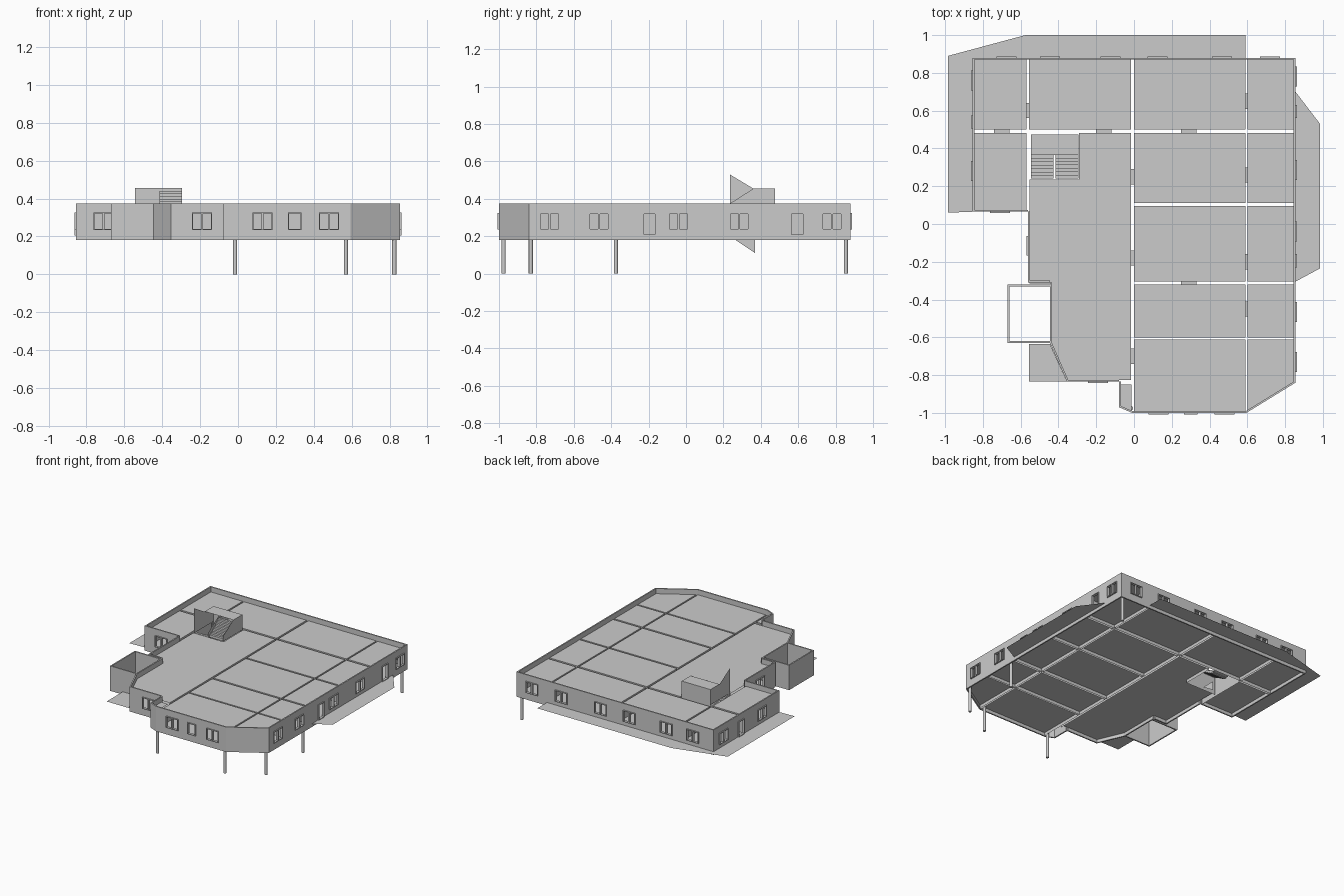
import bpy, bmesh, math
from mathutils import Vector
from mathutils.geometry import intersect_point_line

cube = bpy.data.objects.get("Cube")
if cube:
    bpy.data.objects.remove(cube, do_unlink=True)

grey = bpy.data.materials.new("plain_grey")
grey.use_nodes = True
colour = (0.6, 0.6, 0.6, 1)
grey.diffuse_color = colour
for node in grey.node_tree.nodes:
    if node.type == 'BSDF_PRINCIPLED':
        node.inputs["Base Color"].default_value = colour

# Main levels
BASE, FLOOR, CEILING, TOP = 0.18, 0.205, 0.335, 0.375
SILL, HEAD, THICK = 0.235, 0.325, 0.01


def finish(name, bm):
    mesh = bpy.data.meshes.new(name)
    bm.to_mesh(mesh)
    bm.free()
    mesh.materials.append(grey)
    obj = bpy.data.objects.new(name, mesh)
    bpy.context.collection.objects.link(obj)
    return obj


def face(bm, points):
    bm.faces.new([bm.verts.new(p) for p in points])


def flat(bm, outline, z):
    face(bm, [(x, y, z) for x, y in outline])


def block(bm, origin, along, side, s, d, z):
    """Box spanning s along a direction, d to its side and z upward."""
    def corner(i, j, k):
        p = origin + along * s[i] + side * d[j]
        return bm.verts.new((p.x, p.y, z[k]))
    v = [corner(i, j, k) for k in (0, 1) for i, j in ((0, 0), (1, 0), (1, 1), (0, 1))]
    for ids in ((3, 2, 1, 0), (4, 5, 6, 7), (0, 1, 5, 4), (1, 2, 6, 5), (2, 3, 7, 6), (3, 0, 4, 7)):
        bm.faces.new([v[i] for i in ids])
    bmesh.ops.recalc_face_normals(bm, faces=bm.faces[:])


def box(bm, x, y, z):
    block(bm, Vector((0, 0)), Vector((1, 0)), Vector((0, 1)), x, y, z)


def wall(bm, frames, p, q, openings=()):
    """Wall with openings; each is (centre coordinate, width, kind)."""
    p, q = Vector(p), Vector(q)
    along = (q - p).normalized()
    out = Vector((along.y, -along.x))
    axis = 0 if abs(along.x) > abs(along.y) else 1
    length, pos = (q - p).length, 0
    depth = (-THICK, 0)
    spans = sorted((abs(c - p[axis]) - w / 2, abs(c - p[axis]) + w / 2, kind) for c, w, kind in openings)
    for a, b, kind in spans:
        low = FLOOR if kind == "door" else SILL
        block(bm, p, along, out, (pos, a), depth, (BASE, TOP))
        block(bm, p, along, out, (a, b), depth, (BASE, low))
        block(bm, p, along, out, (a, b), depth, (HEAD, TOP))
        pos = b
        # Raised frame, with a middle bar in double windows
        bar, fd = 0.005, (-THICK - 0.002, 0.008)
        for s in (a, b - bar):
            block(frames, p, along, out, (s, s + bar), fd, (low, HEAD))
        for z in (low, HEAD - bar):
            block(frames, p, along, out, (a, b), fd, (z, z + bar))
        if kind == "double":
            m = (a + b) / 2
            block(frames, p, along, out, (m - bar, m + bar), fd, (low, HEAD))
    block(bm, p, along, out, (pos, length), depth, (BASE, TOP))


# Outer walls, anticlockwise, with openings keyed by wall number
outline = [(0.855, 0.88), (-0.855, 0.88), (-0.855, 0.065), (-0.56, 0.065),
           (-0.56, -0.31), (-0.445, -0.31), (-0.445, -0.63), (-0.355, -0.835),
           (-0.08, -0.835), (-0.08, -0.97), (-0.01, -1.0), (0.595, -1.0), (0.855, -0.84)]


def doubles(*centres):
    return [(c, 0.105, "double") for c in centres]


openings = {
    0: doubles(0.72, 0.465, 0.125, -0.125, -0.445, -0.675),
    1: doubles(0.76, 0.28) + [(0.54, 0.07, "door")],
    2: doubles(-0.71),
    3: doubles(-0.115),
    7: doubles(-0.19),
    10: doubles(0.13, 0.48) + [(0.3, 0.07, "single")],
    12: doubles(-0.73, -0.465, -0.04, 0.285, 0.78) + [(-0.195, 0.07, "door"), (0.595, 0.07, "door")],
}
walls, frames = bmesh.new(), bmesh.new()
edges = list(zip(outline, outline[1:] + outline[:1]))
for i, (p, q) in enumerate(edges):
    wall(walls, frames, p, q, openings.get(i, ()))
finish("outer_walls", walls)
finish("window_frames", frames)

# Open shaft on the right-hand side
shaft, spare = bmesh.new(), bmesh.new()
path = [(-0.445, -0.32), (-0.67, -0.32), (-0.67, -0.63), (-0.445, -0.63)]
for p, q in zip(path, path[1:]):
    wall(shaft, spare, p, q)
spare.free()
finish("open_shaft", shaft)

# Rooms: floor, ceiling and thin inner partitions with open gaps between


def rect(x0, x1, y0, y1):
    return [(x0, y0), (x1, y0), (x1, y1), (x0, y1)]


rooms = [rect(a, b, 0.5, 0.872) for a, b in ((-0.847, -0.57), (-0.557, -0.015), (0, 0.59), (0.602, 0.847))]
rooms.append(rect(-0.847, -0.57, 0.073, 0.483))
for y0, y1 in ((0.11, 0.483), (-0.305, 0.096), (-0.6, -0.32)):
    rooms += [rect(0, 0.59, y0, y1), rect(0.602, 0.847, y0, y1)]
rooms.append(rect(0, 0.59, -0.99, -0.612))
rooms.append([(0.602, -0.985), (0.847, -0.835), (0.847, -0.612), (0.602, -0.612)])
hall = [(-0.552, 0.235), (-0.552, -0.315), (-0.438, -0.315), (-0.438, -0.63), (-0.35, -0.827),
        (-0.015, -0.827), (-0.015, 0.483), (-0.29, 0.483), (-0.29, 0.235)]
rooms.append(hall)


def beside_outer_wall(p, q):
    mid = (Vector(p) + Vector(q)) / 2
    for a, b in edges:
        near, t = intersect_point_line(mid, Vector(a), Vector(b))
        if 0 <= t <= 1 and (mid - Vector(near[:2])).length < 0.025:
            return True
    return False


floors, ceilings, partitions = bmesh.new(), bmesh.new(), bmesh.new()
for room in rooms:
    flat(floors, room, FLOOR)
    flat(ceilings, room, CEILING)
    for p, q in zip(room, room[1:] + room[:1]):
        if not beside_outer_wall(p, q):
            face(partitions, [(*p, BASE), (*q, BASE), (*q, CEILING), (*p, CEILING)])
flat(ceilings, [(-0.075, -0.85), (-0.075, -0.965), (-0.012, -0.99), (-0.012, -0.85)], CEILING)
finish("room_floors", floors)
finish("room_ceilings", ceilings)
finish("inner_partitions", partitions)

# Door linings bridging the gaps between rooms
linings = bmesh.new()
for x, y in ((0.29, 0.4915), (-0.16, 0.4915), (-0.7, 0.4915), (0.29, -0.3125)):
    box(linings, (x - 0.04, x + 0.04), (y - 0.009, y + 0.009), (HEAD - 0.01, HEAD))
for x, y in ((0.596, 0.26), (0.596, -0.2), (0.596, -0.45), (0.596, 0.65), (-0.0075, 0.25),
             (-0.0075, -0.18), (-0.0075, -0.7), (-0.5635, 0.6)):
    box(linings, (x - 0.008, x + 0.008), (y - 0.04, y + 0.04), (HEAD - 0.01, HEAD))
finish("door_linings", linings)

# Terraces at floor level
terraces = bmesh.new()
flat(terraces, [(-0.985, 0.06), (-0.855, 0.065), (-0.855, 0.88), (0.59, 0.88), (0.59, 1.0), (-0.575, 1.0), (-0.985, 0.89)], FLOOR)
flat(terraces, [(0.855, -0.305), (0.985, -0.235), (0.985, 0.53), (0.855, 0.7)], FLOOR)
flat(terraces, [(-0.555, -0.835), (-0.355, -0.835), (-0.445, -0.635), (-0.555, -0.635)], FLOOR)
finish("terraces", terraces)

# Staircase: raised landing, two flights and side panels
stairs = bmesh.new()
LEFT, MID, RIGHT, LAND = -0.545, -0.42, -0.295, 0.455
flat(stairs, rect(LEFT, RIGHT, 0.365, 0.475), LAND)
face(stairs, [(LEFT, 0.475, FLOOR), (RIGHT, 0.475, FLOOR), (RIGHT, 0.475, LAND), (LEFT, 0.475, LAND)])
steps = 7
for i in range(steps):
    y = 0.24 + i * 0.018
    rise = i / steps
    box(stairs, (MID + 0.005, RIGHT), (y, y + 0.018), (CEILING + rise * 0.1, CEILING + 0.02 + rise * 0.1))
    box(stairs, (LEFT, MID - 0.005), (y, y + 0.018), (CEILING - 0.02 - rise * 0.07, CEILING - rise * 0.07))
for x in (LEFT, MID, RIGHT):
    face(stairs, [(x, 0.235, CEILING), (x, 0.475, CEILING), (x, 0.475, LAND), (x, 0.36, LAND), (x, 0.235, TOP)])
face(stairs, [(LEFT, 0.235, TOP), (LEFT, 0.36, LAND), (LEFT, 0.235, 0.53)])
face(stairs, [(MID, 0.265, BASE), (MID, 0.37, 0.11), (MID, 0.37, BASE)])
flat(stairs, rect(LEFT, MID, 0.365, 0.475), 0.26)
finish("staircase", stairs)

# Round support columns
for i, (x, y) in enumerate(((-0.015, -0.975), (0.57, -0.975), (0.825, -0.83), (0.825, -0.375), (0.825, 0.855))):
    bpy.ops.mesh.primitive_cylinder_add(vertices=16, radius=0.011, depth=FLOOR, location=(x, y, FLOOR / 2))
    column = bpy.context.object
    column.name = f"support_column_{i + 1}"
    column.data.materials.append(grey)
    bpy.ops.object.shade_smooth_by_angle(angle=math.radians(40))
